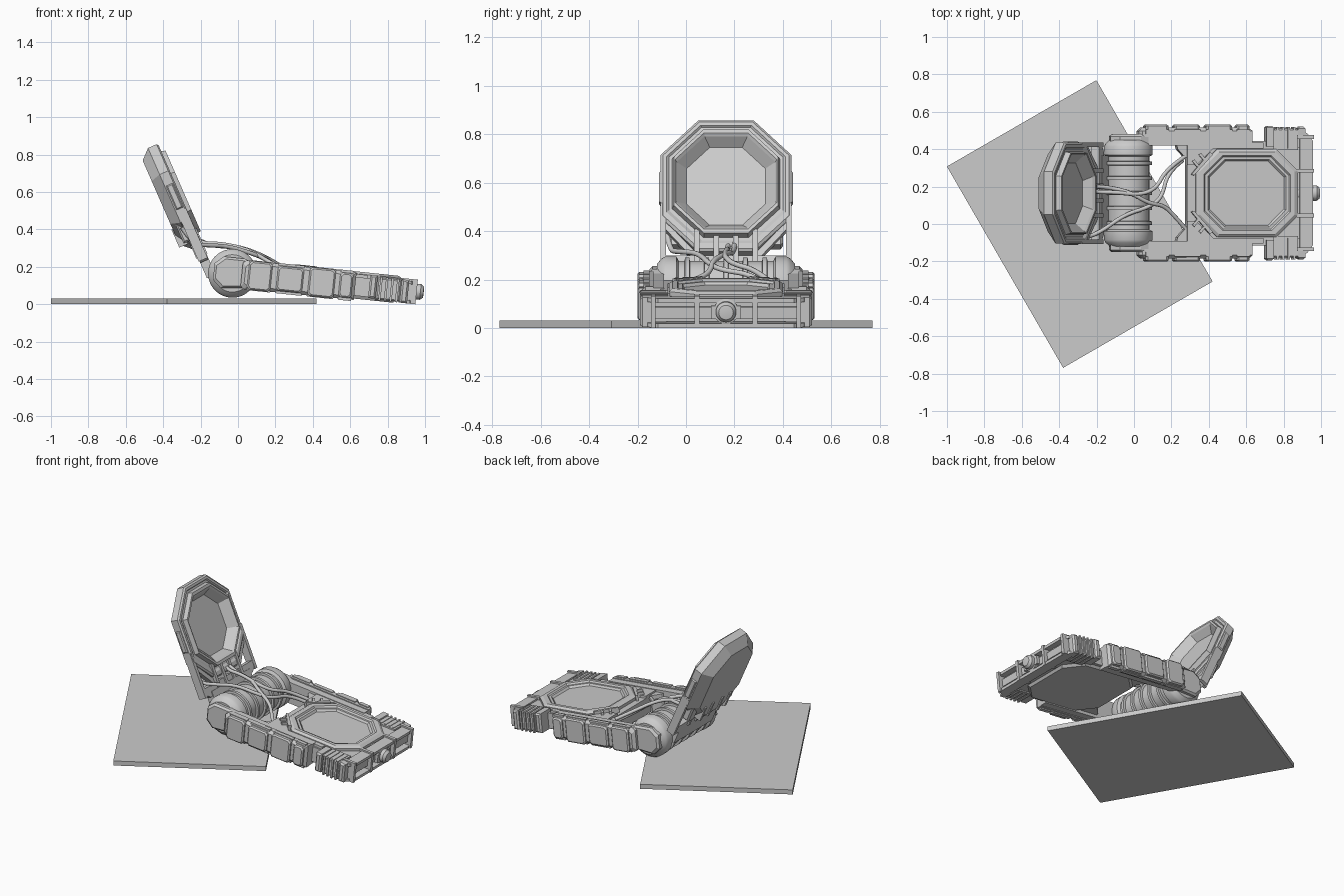
import bpy, bmesh, math
from mathutils import Vector, Matrix

PIVOT = Vector((-0.03, 0.165, 0.165))


def frame(a, c):
    """Local axes: a = along the part, world y = across, c = thickness."""
    a, b, c = Vector(a).normalized(), Vector((0, 1, 0)), Vector(c).normalized()
    return lambda p: PIVOT + a * p[0] + b * p[1] + c * p[2]


T = math.radians(6)
BASE = frame((math.cos(T), 0, -math.sin(T)), (math.sin(T), 0, math.cos(T)))
L = math.radians(23.6)
LID = frame((-math.sin(L), 0, math.cos(L)), (math.cos(L), 0, math.sin(L)))


def loft(name, sections, M, mirror=False, smooth=False):
    """Skin a stack of equal-length loops, capped at both ends."""
    bm = bmesh.new()
    for s in ((1, -1) if mirror else (1,)):
        rows = [[bm.verts.new(M((p[0], p[1] * s, p[2]))) for p in sec] for sec in sections]
        n = len(rows[0])
        for r0, r1 in zip(rows, rows[1:]):
            for i in range(n):
                j = (i + 1) % n
                bm.faces.new((r0[i], r0[j], r1[j], r1[i]))
        bm.faces.new(rows[0])
        bm.faces.new(rows[-1])
    bmesh.ops.recalc_face_normals(bm, faces=bm.faces)
    me = bpy.data.meshes.new(name)
    bm.to_mesh(me)
    bm.free()
    ob = bpy.data.objects.new(name, me)
    bpy.context.collection.objects.link(ob)
    if smooth:
        bpy.ops.object.select_all(action='DESELECT')
        bpy.context.view_layer.objects.active = ob
        ob.select_set(True)
        bpy.ops.object.shade_smooth_by_angle(angle=math.radians(30))
    return ob


def octa(c, ha, hb, ch, h, chb=None):
    """Chamfered rectangle centred at a = c, at height h."""
    k = chb or ch
    return [(c + x, y, h) for x, y in (
        (-ha, -hb + k), (-ha + ch, -hb), (ha - ch, -hb), (ha, -hb + k),
        (ha, hb - k), (ha - ch, hb), (-ha + ch, hb), (-ha, hb - k))]


def prism(name, outline, c0, c1, M, mirror=False):
    """Extrude an (a, b) outline through the thickness."""
    return loft(name, [[(a, b, c) for a, b in outline] for c in (c0, c1)], M, mirror)


def slab(name, profile, b0, b1, M, cham=0.0):
    """Mirrored (a, c) side profile extruded across y, outer edge tapered."""
    ca = sum(p[0] for p in profile) / len(profile)
    cc = sum(p[1] for p in profile) / len(profile)
    def sec(b, d):
        return [(a - math.copysign(d, a - ca), b, c - math.copysign(d, c - cc)) for a, c in profile]
    return loft(name, [sec(b0, 0), sec(b1 - cham, 0), sec(b1, cham)], M, True)


def box(name, a0, a1, b0, b1, c0, c1, M, mirror=False):
    return prism(name, [(a0, b0), (a1, b0), (a1, b1), (a0, b1)], c0, c1, M, mirror)


def lathe(name, profile, M, axis, off=0.0, n=32):
    """Turn a (position, radius) profile about the local a or b axis."""
    secs = []
    for t, r in profile:
        ring = [(r * math.cos(2 * math.pi * i / n), r * math.sin(2 * math.pi * i / n)) for i in range(n)]
        secs.append([(t, x, z + off) if axis == 'a' else (x, t, z + off) for x, z in ring])
    return loft(name, secs, M, smooth=True)


# ground plate turned 30 degrees
R = Matrix.Rotation(math.radians(30), 3, 'Z')
box("ground_plate", -0.4615, 0.4615, -0.6215, 0.6215, 0.0, 0.03,
    lambda p: Vector((-0.29, 0, 0)) + R @ Vector(p))

# hinge barrel with end drums and clamp rings
half = [(0.285, 0.1), (0.265, 0.122), (0.25, 0.13), (0.205, 0.13), (0.195, 0.112)]
lathe("hinge_barrel", [(-t, r) for t, r in half] + [(t, r) for t, r in reversed(half)], BASE, 'b', n=40)
for i, v in enumerate((-0.16, -0.08, 0.0, 0.08, 0.16)):
    lathe(f"hinge_ring_{i}", [(v - 0.011, 0.112), (v - 0.009, 0.126), (v + 0.009, 0.126),
                              (v + 0.011, 0.112)], BASE, 'b', n=40)

# side arms with hinge ends and outer armour
slab("side_arm", [(-0.1, -0.045), (-0.1, 0.045), (-0.055, 0.085), (0.06, 0.085), (0.1, 0.07),
                  (0.66, 0.07), (0.66, -0.07), (0.08, -0.07), (-0.055, -0.085)], 0.255, 0.315, BASE, 0.012)
slab("arm_armour", [(0.05, -0.062), (0.05, 0.062), (0.068, 0.078), (0.66, 0.075),
                    (0.66, -0.073), (0.068, -0.078)], 0.3, 0.35, BASE, 0.018)
for i, (u0, u1) in enumerate(((0.085, 0.21), (0.24, 0.38), (0.41, 0.55), (0.575, 0.645))):
    h = 0.077 if i % 2 == 0 else 0.066
    slab(f"arm_pad_{i}", [(u0, -h + .012), (u0, h - .012), (u0 + .012, h), (u1 - .012, h),
                          (u1, h - .012), (u1, -h + .012), (u1 - .012, -h), (u0 + .012, -h)],
         0.335, 0.366, BASE, 0.008)
    box(f"arm_top_clip_{i}", u0, u1, 0.315, 0.34, -0.081, 0.081, BASE, True)

# base body between the arms
prism("base_body", [(0.31, -0.28), (0.77, -0.28), (0.93, -0.24), (0.93, 0.24), (0.77, 0.28), (0.31, 0.28)],
      -0.05, 0.05, BASE)
loft("base_underside", [octa(0.6, 0.28, 0.26, 0.1, -0.05), octa(0.6, 0.27, 0.25, 0.1, -0.066)], BASE)
prism("body_gusset", [(0.25, 0.27), (0.26, 0.235), (0.3, 0.19), (0.34, 0.19), (0.34, 0.27)], -0.05, 0.055, BASE, True)
prism("corner_shoulder", [(0.31, 0.15), (0.36, 0.15), (0.45, 0.24), (0.72, 0.24), (0.72, 0.27), (0.31, 0.27)],
      0.045, 0.066, BASE, True)

# base octagonal screen
U = 0.63
loft("base_screen", [octa(U, 0.275, 0.235, 0.115, 0.03), octa(U, 0.275, 0.235, 0.115, 0.068),
                     octa(U, 0.255, 0.22, 0.105, 0.08), octa(U, 0.232, 0.2, 0.1, 0.08),
                     octa(U, 0.225, 0.193, 0.098, 0.07), octa(U, 0.21, 0.18, 0.09, 0.07),
                     octa(U, 0.2, 0.172, 0.087, 0.057)], BASE)
prism("screen_corner_bar", [(0.33, 0.1), (0.345, 0.095), (0.445, 0.205), (0.43, 0.22)], 0.05, 0.084, BASE, True)
for i, u in enumerate((0.365, 0.4)):
    d = 0.14 + (u - 0.365)
    prism(f"screen_cross_bar_{i}", [(u - 0.03, d + 0.03), (u - 0.018, d + 0.04), (u + 0.01, d + 0.005),
                                   (u, d - 0.005)], 0.05, 0.082, BASE, True)

# end bumper: core, flanges, side blocks and ribs
box("bumper_core", 0.76, 0.945, -0.335, 0.335, -0.04, 0.04, BASE)
rail = [(0.915, -0.335), (0.955, -0.32), (0.985, -0.28), (0.985, 0.28), (0.955, 0.32), (0.915, 0.335)]
prism("bumper_top_flange", rail, 0.042, 0.06, BASE)
prism("bumper_bottom_flange", rail, -0.062, -0.044, BASE)
slab("bumper_shoulder", [(0.735, -0.055), (0.735, 0.07), (0.775, 0.07), (0.775, -0.055)], 0.25, 0.36, BASE, 0.01)
slab("bumper_grip", [(0.775, -0.058), (0.775, 0.06), (0.905, 0.06), (0.905, -0.058)], 0.23, 0.345, BASE, 0.008)
for i in range(4):
    box(f"grip_ridge_{i}", 0.79 + i * 0.03, 0.802 + i * 0.03, 0.24, 0.354, -0.062, 0.064, BASE, True)
slab("bumper_end", [(0.905, -0.062), (0.905, 0.066), (0.945, 0.06), (0.945, -0.062)], 0.3, 0.355, BASE, 0.01)
for i, v in enumerate((0.12, 0.3)):
    box(f"bumper_rib_{i}", 0.9, 0.99, v - 0.01, v + 0.01, -0.062, 0.07, BASE, True)
box("bumper_face", 0.93, 0.965, -0.3, 0.3, -0.025, 0.022, BASE)

# latch knob on the bumper
lathe("latch_knob", [(0.9, 0.032), (0.965, 0.035), (0.97, 0.052), (0.985, 0.052), (0.988, 0.042),
                     (1.01, 0.042), (1.026, 0.03), (1.028, 0.015)], BASE, 'a', 0.006)
lathe("latch_collar", [(0.9, 0.05), (0.972, 0.05), (0.978, 0.04)], BASE, 'a', 0.006, 16)
box("latch_wing", 0.97, 0.99, 0.035, 0.062, -0.025, 0.03, BASE, True)

# lid shell with recessed octagonal screen
D = 0.51
loft("lid_screen", [octa(0.5, 0.245, 0.205, 0.12, -0.198), octa(0.5, 0.295, 0.27, 0.155, -0.145),
                    octa(0.5, 0.295, 0.27, 0.155, -0.095), octa(0.5, 0.285, 0.26, 0.15, -0.087),
                    octa(0.505, 0.265, 0.245, 0.14, -0.087), octa(D, 0.255, 0.235, 0.135, -0.095),
                    octa(D, 0.242, 0.222, 0.13, -0.095), octa(D, 0.235, 0.215, 0.125, -0.065),
                    octa(D, 0.217, 0.21, 0.12, -0.065), octa(D, 0.205, 0.203, 0.115, -0.075),
                    octa(D, 0.175, 0.162, 0.095, -0.12)], LID)

# lid lower frame: struts, crossbar, ribs and hinge bracket
box("lid_strut", 0.13, 0.42, 0.248, 0.271, -0.14, -0.088, LID, True)
prism("lid_crossbar", [(0.12, -0.22), (0.16, -0.27), (0.185, -0.27), (0.185, 0.27), (0.16, 0.27), (0.12, 0.22)],
      -0.135, -0.09, LID)
for i, v in enumerate((0.04, 0.12)):
    box(f"lid_rib_{i}", 0.15, 0.3, v - 0.011, v + 0.011, -0.145, -0.08, LID, True)
prism("lid_corner_brace", [(0.17, 0.13), (0.2, 0.12), (0.35, 0.255), (0.33, 0.268)], -0.135, -0.1, LID, True)
box("hinge_bracket", 0.03, 0.15, -0.2, 0.2, -0.135, -0.085, LID)

# latches and back rails on the lid
slab("lid_latch", [(0.25, -0.175), (0.25, -0.125), (0.38, -0.125), (0.36, -0.175)], 0.17, 0.235, LID, 0.01)
for i, v in enumerate((0.05, 0.13)):
    box(f"lid_back_rail_{i}", 0.24, 0.345, v - 0.01, v + 0.01, -0.205, -0.14, LID, True)
slab("lid_side_pad", [(0.43, -0.138), (0.43, -0.1), (0.57, -0.1), (0.57, -0.138)], 0.25, 0.277, LID, 0.006)

# cables draped from lid to base
paths = {
    "cable_upper": [(-0.24, 0.18, 0.36), (-0.2, 0.17, 0.325), (-0.1, 0.17, 0.325), (0.03, 0.155, 0.3),
                    (0.12, 0.19, 0.265), (0.17, 0.29, 0.24), (0.27, 0.36, 0.18)],
    "cable_middle": [(-0.3, -0.08, 0.41), (-0.24, -0.07, 0.32), (-0.16, -0.03, 0.315), (-0.05, 0.05, 0.31),
                     (0.08, 0.09, 0.27), (0.15, 0.14, 0.24), (0.18, 0.28, 0.22), (0.26, 0.34, 0.17)],
    "cable_lower": [(-0.22, 0.2, 0.35), (-0.15, 0.2, 0.31), (-0.02, 0.17, 0.31), (0.08, 0.11, 0.28),
                    (0.16, 0.1, 0.23), (0.22, 0.04, 0.2), (0.28, -0.03, 0.17)],
}
for name, pts in paths.items():
    cu = bpy.data.curves.new(name, 'CURVE')
    cu.dimensions = '3D'
    cu.bevel_depth = 0.011
    cu.bevel_resolution = 2
    cu.use_fill_caps = True
    sp = cu.splines.new('NURBS')
    sp.points.add(len(pts) - 1)
    for p, co in zip(sp.points, pts):
        p.co = (*co, 1)
    sp.order_u = 3
    sp.use_endpoint_u = True
    sp.resolution_u = 6
    bpy.context.collection.objects.link(bpy.data.objects.new(name, cu))
